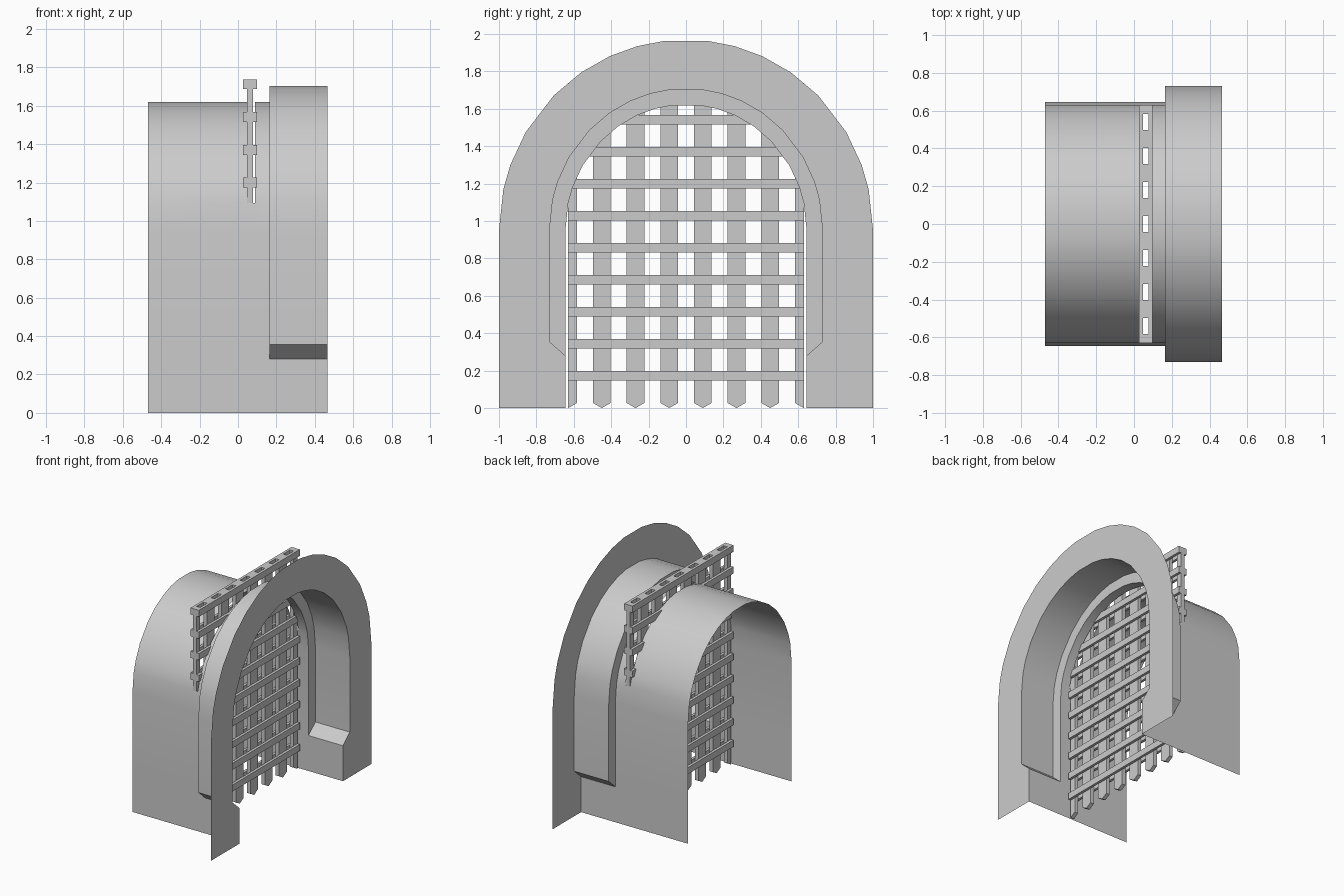
import bpy, bmesh, math

if "Cube" in bpy.data.objects:
    bpy.data.objects.remove(bpy.data.objects["Cube"])

ANGLES = [0, 12.4, 20, 31, 45, 56, 66, 75, 83.6]
SPRING, LEDGE, SHOULDER = 0.95, 0.28, 0.355


def arch(a, b, foot=None):
    """Full arch profile (y, z) from the +y foot over the top to the -y foot."""
    foot = foot or a
    half = [(foot, 0), (foot, LEDGE), (a, SHOULDER)]
    half += [(a * math.cos(math.radians(t)), SPRING + b * math.sin(math.radians(t))) for t in ANGLES]
    return half + [(-y, z) for y, z in reversed(half)]


def bridge(bm, prof_a, xa, prof_b, xb, keep=lambda za, zb: True):
    """Sheet of quads between two profiles."""
    for i in range(len(prof_a) - 1):
        if not keep(prof_a[i][1], prof_a[i + 1][1]):
            continue
        pts = [(xa, *prof_a[i]), (xa, *prof_a[i + 1]), (xb, *prof_b[i + 1]), (xb, *prof_b[i])]
        bm.faces.new([bm.verts.new(p) for p in pts])


def prism(bm, outline, x0, x1):
    """Solid from a (y, z) outline extruded along x."""
    f = [bm.verts.new((x0, y, z)) for y, z in outline]
    b = [bm.verts.new((x1, y, z)) for y, z in outline]
    n = len(outline)
    bm.faces.new(f[::-1])
    bm.faces.new(b)
    for i in range(n):
        j = (i + 1) % n
        bm.faces.new([f[i], f[j], b[j], b[i]])


def finish(bm, name, smooth=False):
    bmesh.ops.remove_doubles(bm, verts=bm.verts, dist=1e-4)
    me = bpy.data.meshes.new(name)
    bm.to_mesh(me)
    bm.free()
    ob = bpy.data.objects.new(name, me)
    bpy.context.collection.objects.link(ob)
    if smooth:
        bpy.ops.object.select_all(action='DESELECT')
        ob.select_set(True)
        bpy.context.view_layer.objects.active = ob
        bpy.ops.object.shade_smooth_by_angle(angle=math.radians(30))
    return ob


outer = arch(1.0, 1.02)
recess = arch(0.73, 0.757, foot=0.645)
tunnel = arch(0.645, 0.673)
X_WALL, X_STEP, X_BACK = 0.465, 0.165, -0.47

# flat wall face around the opening
bm = bmesh.new()
bridge(bm, outer, X_WALL, recess, X_WALL)
finish(bm, "wall_face")

# wide outer recess, with its sloped ledges and the step in to the tunnel
bm = bmesh.new()
bridge(bm, recess, X_WALL, recess, X_STEP)
n = len(recess)
bridge(bm, recess[1:n - 1], X_STEP, tunnel[1:n - 1], X_STEP)
finish(bm, "outer_recess", True)

# tunnel vault, with a slot for the gate above the point where it narrows
bm = bmesh.new()
bridge(bm, tunnel, X_STEP, tunnel, 0.089)
bridge(bm, tunnel, 0.089, tunnel, 0.047, lambda za, zb: max(za, zb) < 1.1)
bridge(bm, tunnel, 0.047, tunnel, X_BACK)
finish(bm, "tunnel_vault", True)

# gate uprights with pointed feet; the end ones are half width
W, HW, TOP = 0.63, 0.047, 1.738
bm = bmesh.new()
for i in range(8):
    c = -W + 0.18 * i
    lo, hi = max(c - HW, -W), min(c + HW, W)
    foot = [(lo, 0.027)] if lo < c - 0.01 else []
    foot.append((c, 0.0))
    if hi > c + 0.01:
        foot.append((hi, 0.027))
    prism(bm, foot + [(hi, TOP), (lo, TOP)], 0.047, 0.078)
finish(bm, "gate_uprights")

# paired gate rails on both sides of the uprights
bm = bmesh.new()
for k in range(10):
    z0 = 0.147 + 0.171 * k
    z1 = z0 + 0.052
    for x0, x1 in ((0.026, 0.047), (0.078, 0.099)):
        prism(bm, [(-W, z0), (W, z0), (W, z1), (-W, z1)], x0, x1)
finish(bm, "gate_rails")
